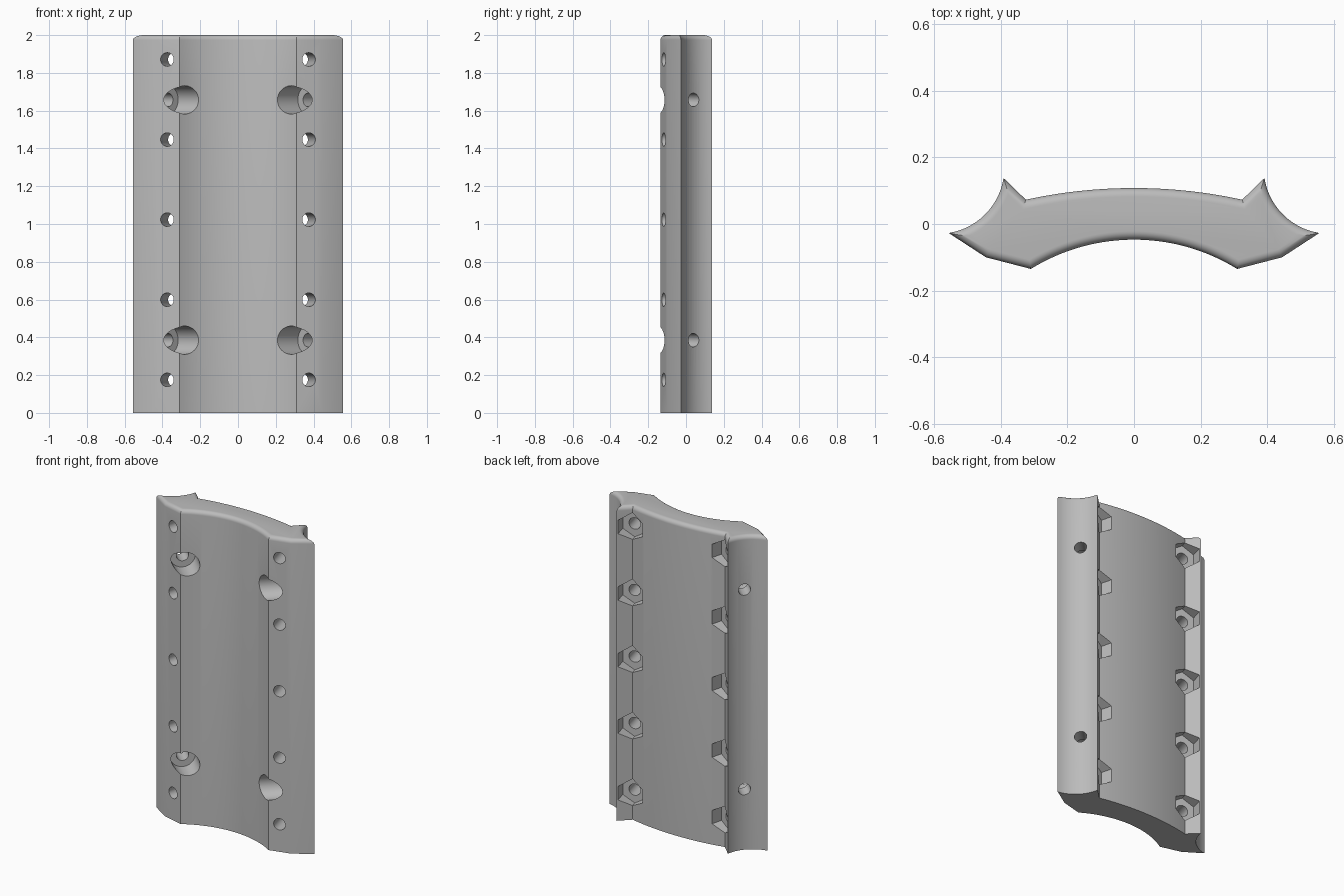
import bpy
import bmesh
import math
from mathutils import Vector, Matrix, geometry

cube = bpy.data.objects.get("Cube")
if cube:
    bpy.data.objects.remove(cube, do_unlink=True)

HEIGHT, FILLET = 2.0, 0.026
FLAT = 0.0008  # bulge of a nearly straight side

grey = bpy.data.materials.new("plain grey")
grey.use_nodes = True
grey.diffuse_color = (0.5, 0.5, 0.5, 1)
grey.node_tree.nodes["Principled BSDF"].inputs["Base Color"].default_value = grey.diffuse_color

# Half outline: corner, outward bulge of the side that follows, segments
half = [((0.31, -0.135), FLAT, 1), ((0.445, -0.10), FLAT, 1),
        ((0.557, -0.027), -0.038, 14), ((0.392, 0.138), FLAT, 1),
        ((0.325, 0.073), 0.035, 28)]
corners = [Vector(c) for c, _, _ in half]
corners += [Vector((-c.x, c.y)) for c in reversed(corners)]
sides = [(b, n) for _, b, n in half]
sides += sides[-2::-1] + [(-0.088, 36)]


def side_circle(i, inset):
    """Centre and radius of the circle carrying side i, moved inwards."""
    a, b = corners[i], corners[(i + 1) % len(corners)]
    bulge = sides[i][0]
    chord = b - a
    out = Vector((chord.y, -chord.x)).normalized()
    sign = math.copysign(1, bulge)
    radius = (chord.length_squared / 4 + bulge * bulge) / (2 * abs(bulge))
    return (a + b) / 2 + out * (bulge - sign * radius), radius - sign * inset


def outline(inset):
    """Points of the outline moved inwards with mitred corners."""
    count = len(corners)
    circles = [side_circle(i, inset) for i in range(count)]
    moved = []
    for i, corner in enumerate(corners):
        hits = geometry.intersect_sphere_sphere_2d(*circles[i - 1], *circles[i])
        hits = [Vector(h) for h in hits if h is not None] or [corner]
        moved.append(min(hits, key=lambda h: (h - corner).length))
    points = []
    for i in range(count):
        centre, radius = circles[i]
        start, end = moved[i] - centre, moved[(i + 1) % count] - centre
        a0 = math.atan2(start.y, start.x)
        turn = math.remainder(math.atan2(end.y, end.x) - a0, math.tau)
        steps = sides[i][1]
        for k in range(steps):
            a = a0 + turn * k / steps
            points.append(centre + radius * Vector((math.cos(a), math.sin(a))))
    return points


def add_object(name, bm):
    bmesh.ops.recalc_face_normals(bm, faces=bm.faces)
    mesh = bpy.data.meshes.new(name)
    bm.to_mesh(mesh)
    bm.free()
    mesh.materials.append(grey)
    obj = bpy.data.objects.new(name, mesh)
    bpy.context.collection.objects.link(obj)
    return obj


# Body: extruded outline with a rounded top rim
levels = [(0.0, 0.0)]
for k in range(8):
    a = math.pi / 2 * k / 7
    levels.append((FILLET * (1 - math.cos(a)), HEIGHT - FILLET * (1 - math.sin(a))))
bm = bmesh.new()
rings = [[bm.verts.new((p.x, p.y, z)) for p in outline(d)] for d, z in levels]
for low, high in zip(rings, rings[1:]):
    for i in range(len(low)):
        j = (i + 1) % len(low)
        bm.faces.new((low[i], low[j], high[j], high[i]))
bm.faces.new(rings[0])
bm.faces.new(rings[-1])
body = add_object("clamp_plate", bm)


def drill(bm, origin, direction, z, start, end, radius, sides_count, side):
    """Prism along a level axis, mirrored to the chosen side."""
    axis = Vector((direction[0] * side, direction[1], 0)).normalized()
    middle = Vector((origin[0] * side, origin[1], z)) + axis * (start + end) / 2
    matrix = Matrix.Translation(middle) @ axis.to_track_quat('Z', 'Y').to_matrix().to_4x4()
    bmesh.ops.create_cone(bm, cap_ends=True, segments=sides_count, radius1=radius,
                          radius2=radius, depth=end - start, matrix=matrix)


# Cutters: bolt holes with hexagonal nut pockets, slanted holes with counterbores
bolt, bolt_dir = (0.375, -0.118), (-0.25, 0.97)
slant, slant_dir = (0.37, -0.03), (0.7, 0.7)
shafts, recesses = bmesh.new(), bmesh.new()
for side in (-1, 1):
    for k in range(5):
        z = 0.175 + 0.424 * k
        drill(shafts, bolt, bolt_dir, z, -0.1, 0.4, 0.036, 32, side)
        drill(recesses, bolt, bolt_dir, z, 0.16, 0.4, 0.085, 6, side)
    for z in (0.385, 1.657):
        drill(shafts, slant, slant_dir, z, -0.04, 0.25, 0.036, 32, side)
        drill(recesses, slant, slant_dir, z, -0.3, 0.0, 0.075, 48, side)

bpy.context.view_layer.objects.active = body
body.select_set(True)
for name, cutter_mesh in (("shaft_cutter", shafts), ("recess_cutter", recesses)):
    cutter = add_object(name, cutter_mesh)
    cutter.hide_render = True
    mod = body.modifiers.new(name, 'BOOLEAN')
    mod.operation = 'DIFFERENCE'
    mod.solver = 'EXACT'
    mod.object = cutter
    bpy.ops.object.modifier_apply(modifier=mod.name)
    bpy.data.objects.remove(cutter, do_unlink=True)

bpy.ops.object.shade_smooth_by_angle(angle=math.radians(25))
